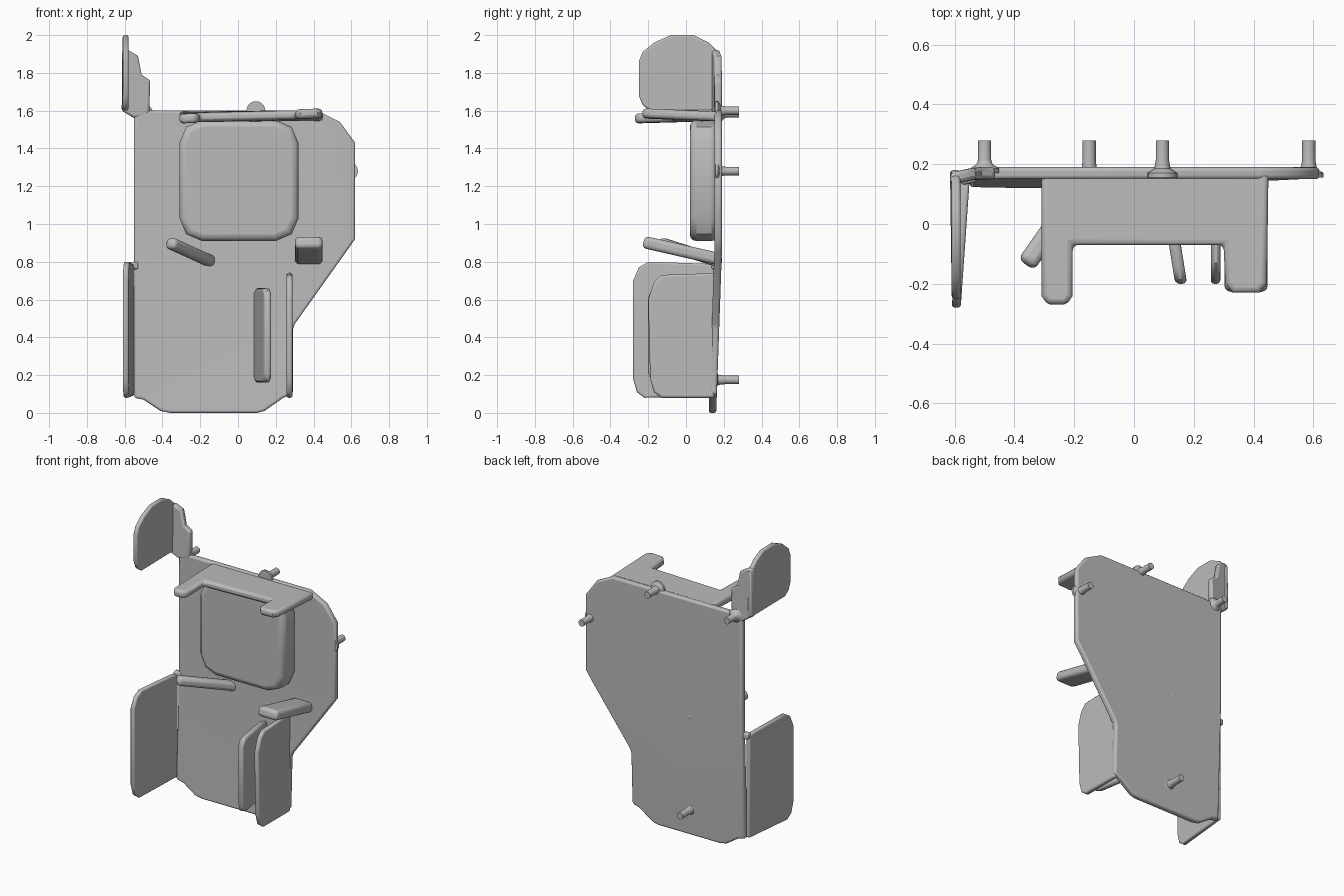
import bpy, bmesh
from mathutils import Vector

if "Cube" in bpy.data.objects:
    bpy.data.objects.remove(bpy.data.objects["Cube"])

GREY = (0.5, 0.5, 0.5, 1)
grey = bpy.data.materials.new("plain_grey")
grey.use_nodes = True
grey.diffuse_color = GREY
grey.node_tree.nodes["Principled BSDF"].inputs["Base Color"].default_value = GREY


def finish(name, bm, bevel):
    """Turn a bmesh into a grey, softly bevelled, smooth object."""
    bmesh.ops.recalc_face_normals(bm, faces=bm.faces)
    mesh = bpy.data.meshes.new(name)
    bm.to_mesh(mesh)
    bm.free()
    mesh.materials.append(grey)
    ob = bpy.data.objects.new(name, mesh)
    bpy.context.collection.objects.link(ob)
    if bevel:
        mod = ob.modifiers.new("soft_edges", "BEVEL")
        mod.width, mod.segments, mod.limit_method = bevel, 3, "ANGLE"
        mod.angle_limit = 0.9
    for other in bpy.context.selected_objects:
        other.select_set(False)
    ob.select_set(True)
    bpy.context.view_layer.objects.active = ob
    bpy.ops.object.shade_smooth_by_angle(angle=0.7)
    return ob


def prism(name, outline, thick, place, bevel=0.012, cuts=()):
    """Extrude a flat outline, slice it at heights, then place every point."""
    bm = bmesh.new()
    face = bm.faces.new([bm.verts.new((u, v, 0)) for u, v in outline])
    new = bmesh.ops.extrude_face_region(bm, geom=[face])["geom"]
    for v in new:
        if isinstance(v, bmesh.types.BMVert):
            v.co.z = thick
    for h in cuts:
        bmesh.ops.bisect_plane(bm, geom=bm.verts[:] + bm.edges[:] + bm.faces[:],
                               plane_co=(0, h, 0), plane_no=(0, 1, 0))
    for v in bm.verts:
        v.co = place(*v.co)
    return finish(name, bm, bevel)


def rounded(u0, u1, v0, v1, r):
    """Rectangle with two-step rounded corners."""
    s = r * 0.3
    pts = []
    for u, v, du, dv in ((u0, v0, 1, 1), (u1, v0, -1, 1), (u1, v1, -1, -1), (u0, v1, 1, -1)):
        corner = [(u, v + dv * r), (u + du * s, v + dv * s), (u + du * r, v)]
        pts += corner if du == dv else corner[::-1]
    return pts


def bar(name, start, end, width, height, bevel):
    """Tapered rounded bar running between two points."""
    a, b = Vector(start), Vector(end)
    along = (b - a).normalized()
    side = along.cross(Vector((0, 0, 1))).normalized()
    up = side.cross(along)
    bm = bmesh.new()
    bmesh.ops.create_cube(bm, size=1)
    for v in bm.verts:
        x, y, z = v.co
        v.co = a.lerp(b, x + 0.5) + side * y * width + up * z * height
    return finish(name, bm, bevel)


def peg(name, x, z, flange_y):
    """Round mounting peg with a flared foot, pointing to the back."""
    rings = [(flange_y, 0.05), (flange_y + 0.015, 0.05), (flange_y + 0.03, 0.027),
             (0.215, 0.022), (0.28, 0.022)]
    bm = bmesh.new()
    last = None
    for y, r in rings:
        ring = bmesh.ops.create_circle(bm, segments=20, radius=r)["verts"]
        for v in ring:
            v.co = (x + v.co.x, y, z + v.co.y)
        if last:
            for i in range(20):
                j = (i + 1) % 20
                bm.faces.new((last[i], last[j], ring[j], ring[i]))
        else:
            bm.faces.new(ring)
        last = ring
    bm.faces.new(last)
    return finish(name, bm, 0)


# Back plate, leaning forward below the waist
def plate_place(u, v, w):
    lean = 0.03 * max(0, 0.85 - v) / 0.85
    return (u, 0.15 + w - lean, v)


prism("back_plate",
      [(-0.55, 1.6), (0.42, 1.6), (0.54, 1.54), (0.62, 1.43), (0.62, 0.92), (0.3, 0.47),
       (0.29, 0.44), (0.29, 0.1), (0.24, 0.08), (0.14, 0.01), (0.1, 0), (-0.36, 0),
       (-0.41, 0.01), (-0.5, 0.07), (-0.55, 0.08)],
      0.04, plate_place, 0.012, cuts=(0.85,))

# Raised cushion, chamfered towards the front
cushion_outline = rounded(-0.31, 0.32, 0.91, 1.55, 0.12)
cushion = prism("front_cushion", cushion_outline, 0.15, lambda u, v, w: (u, 0.17 - w, v), 0.035)

# Top shelf with two forward prongs
prism("top_shelf",
      [(-0.31, 0.17), (-0.31, -0.24), (-0.29, -0.27), (-0.225, -0.27), (-0.205, -0.24),
       (-0.205, -0.07), (0.3, -0.07), (0.305, -0.2), (0.33, -0.23), (0.42, -0.23),
       (0.445, -0.2), (0.45, 0.17)],
      0.05, lambda u, v, w: (u, v, 1.545 + w + (0.17 - v) * u * 0.1), 0.018)

# Upper side ear and the tab that joins it to the plate
prism("upper_ear",
      [(0.18, 1.6), (0.18, 1.9), (0.12, 1.96), (0.04, 2), (-0.08, 2), (-0.17, 1.96),
       (-0.23, 1.91), (-0.25, 1.86), (-0.25, 1.68), (-0.23, 1.63), (-0.19, 1.6)],
      0.03, lambda u, v, w: (-0.605 + w - 0.035 * (u + 0.25) * (2 - v) - 0.005, u, v), 0.01)
prism("ear_tab",
      [(-0.615, 1.6), (-0.55, 1.56), (-0.47, 1.58), (-0.465, 1.76), (-0.51, 1.79),
       (-0.53, 1.89), (-0.58, 1.92), (-0.615, 1.92)],
      0.04, lambda u, v, w: (u, 0.15 + w - max(0, -0.55 - u) * 0.3, v), 0.012)

# Side wings and inner fin, each tilted a little
prism("outer_wing",
      [(0.15, 0.09), (0.15, 0.78), (0.1, 0.79), (-0.2, 0.8), (-0.25, 0.77), (-0.28, 0.7),
       (-0.28, 0.18), (-0.26, 0.11), (-0.22, 0.08)],
      0.03, lambda u, v, w: (-0.61 + w + 0.07 * (u + 0.28), u, v), 0.01)
prism("inner_wing",
      [(0.15, 0.08), (0.15, 0.74), (-0.13, 0.73), (-0.17, 0.69), (-0.2, 0.6),
       (-0.19, 0.18), (-0.17, 0.11), (-0.13, 0.08)],
      0.032, lambda u, v, w: (0.257 + w, u, v), 0.012)
prism("inner_fin", rounded(-0.2, 0.15, 0.16, 0.66, 0.05), 0.04,
      lambda u, v, w: (0.085 + w - 0.16 * (u - 0.13), u, v), 0.015)
bar("wing_hook", (-0.58, 0.15, 0.78), (-0.53, 0.16, 0.78), 0.04, 0.04, 0.01)

# Mid-height arms
bar("wide_arm", (0.375, -0.225, 0.905), (0.375, 0.17, 0.815), 0.145, 0.065, 0.022)
bar("slim_arm", (-0.36, -0.135, 0.9), (-0.14, 0.18, 0.8), 0.065, 0.06, 0.022)

# Mounting pegs on the back
peg("left_top_peg", 0.095, 1.6, 0.155)
peg("right_top_peg", -0.5, 1.585, 0.17)
peg("side_peg", 0.585, 1.28, 0.155)
peg("bottom_peg", -0.15, 0.175, 0.14)
